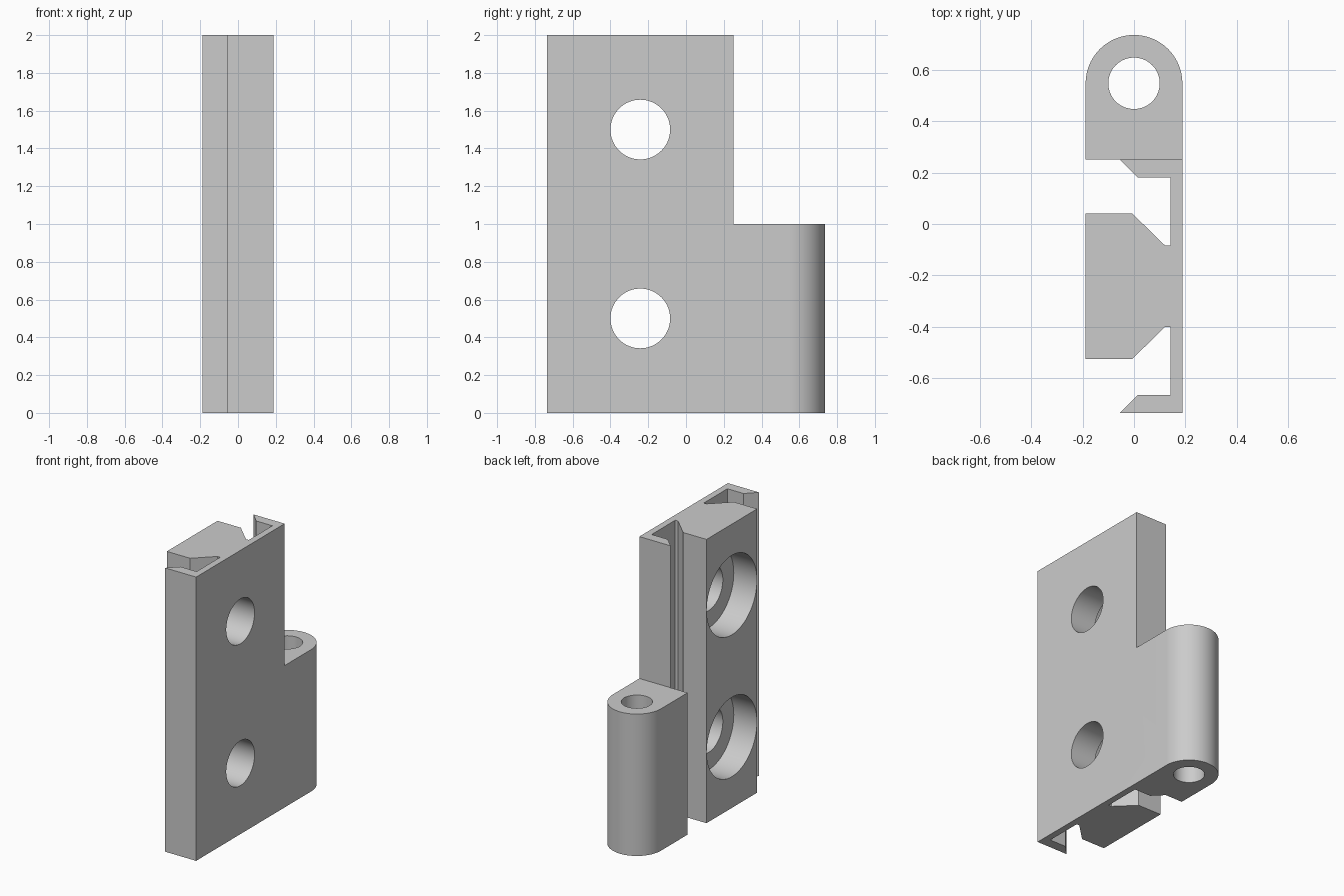
import bpy, bmesh
from math import sin, cos, pi, radians
from mathutils import Matrix

cube = bpy.data.objects.get("Cube")
if cube:
    bpy.data.objects.remove(cube, do_unlink=True)

HALF = 0.188          # half thickness of the hinge leaf
MID = -0.242          # y of the leaf's centre line
EDGE = 0.251          # y where the leaf ends and the knuckle begins
PIN_Y = 0.547         # y of the pin axis

grey = bpy.data.materials.new("plain grey")
grey.use_nodes = True
colour = (0.6, 0.6, 0.6, 1)
grey.diffuse_color = colour
grey.node_tree.nodes["Principled BSDF"].inputs["Base Color"].default_value = colour


def make_object(name, bm):
    bmesh.ops.recalc_face_normals(bm, faces=bm.faces[:])
    mesh = bpy.data.meshes.new(name)
    bm.to_mesh(mesh)
    bm.free()
    mesh.materials.append(grey)
    obj = bpy.data.objects.new(name, mesh)
    bpy.context.collection.objects.link(obj)
    return obj


def extrude_profile(name, points, height):
    bm = bmesh.new()
    face = bm.faces.new([bm.verts.new((x, y, 0)) for x, y in points])
    top = bmesh.ops.extrude_face_region(bm, geom=[face])["geom"]
    verts = [v for v in top if isinstance(v, bmesh.types.BMVert)]
    bmesh.ops.translate(bm, verts=verts, vec=(0, 0, height))
    return make_object(name, bm)


def cylinder(name, radius, length, centre, along_x=False):
    bm = bmesh.new()
    turn = Matrix.Rotation(pi / 2, 4, "Y") if along_x else Matrix()
    bmesh.ops.create_cone(bm, cap_ends=True, segments=64, radius1=radius, radius2=radius,
                          depth=length, matrix=Matrix.Translation(centre) @ turn)
    return make_object(name, bm)


def cut(target, cutter):
    cutter.hide_render = True
    mod = target.modifiers.new("cut", "BOOLEAN")
    mod.operation = "DIFFERENCE"
    mod.solver = "EXACT"
    mod.object = cutter
    bpy.context.view_layer.objects.active = target
    bpy.ops.object.modifier_apply(modifier=mod.name)
    bpy.data.objects.remove(cutter, do_unlink=True)


# Cross-section: rounded knuckle, hooked lip, then half of the dovetail block
arc = [(HALF * cos(pi * i / 48), PIN_Y + HALF * sin(pi * i / 48)) for i in range(49)]
lip = [(-0.055, EDGE), (0.016, 0.18), (0.142, 0.18)]
block = [(0.142, MID + 0.159), (0.12, MID + 0.159), (-0.006, MID + 0.282), (-HALF, MID + 0.282)]
half = lip + block
mirrored = [(x, 2 * MID - y) for x, y in reversed(half)]
profile = arc + [(-HALF, EDGE)] + half + mirrored + [(HALF, 2 * MID - EDGE)]
leaf = extrude_profile("hinge_leaf", profile, 2)

# Clear the space above the knuckle
notch = extrude_profile("notch_cutter", [(-1, EDGE), (1, EDGE), (1, 1), (-1, 1)], 2)
notch.data.transform(Matrix.Translation((0, 0, 1)))
cut(leaf, notch)

# Pin hole through the knuckle
cut(leaf, cylinder("pin_cutter", 0.1, 4, (0, PIN_Y, 0)))

# Counterbored screw holes through the leaf
for z in (0.5, 1.5):
    cut(leaf, cylinder("screw_cutter", 0.158, 2, (0, MID, z), True))
    cut(leaf, cylinder("counterbore_cutter", 0.28, 0.4, (-0.207, MID, z), True))

# Smooth the round surfaces and keep the edges sharp
bpy.ops.object.select_all(action="DESELECT")
leaf.select_set(True)
bpy.context.view_layer.objects.active = leaf
bpy.ops.object.shade_smooth_by_angle(angle=radians(30))
